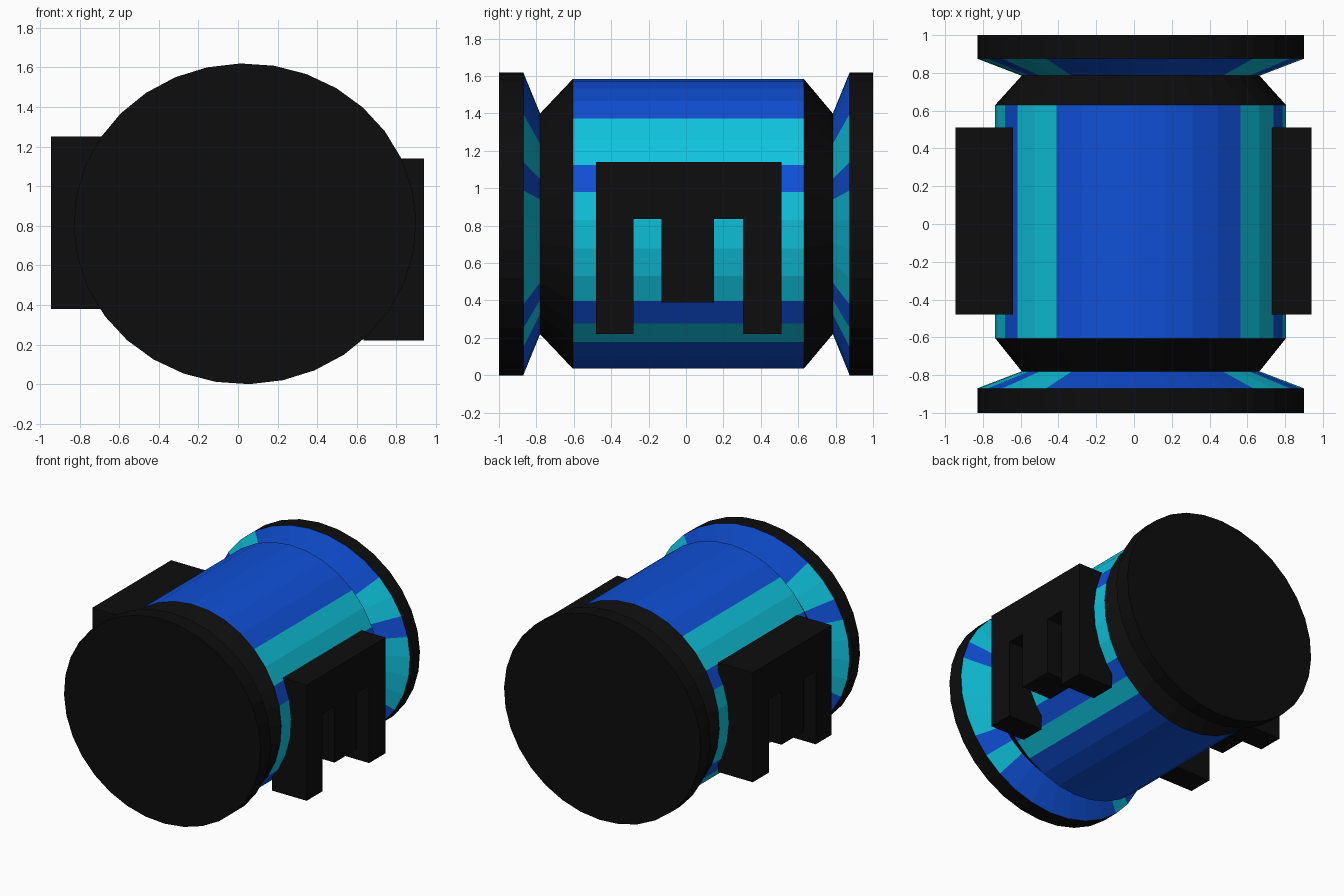
import bpy, bmesh, math

if "Cube" in bpy.data.objects:
    bpy.data.objects.remove(bpy.data.objects["Cube"])

def material(name, rgb):
    m = bpy.data.materials.new(name)
    m.diffuse_color = (*rgb, 1)
    m.use_nodes = True
    m.node_tree.nodes["Principled BSDF"].inputs["Base Color"].default_value = m.diffuse_color
    return m

BLACK = material("black", (0.004, 0.004, 0.004))
BLUE = material("blue", (0.005, 0.08, 0.68))
CYAN = material("cyan", (0.005, 0.55, 0.73))

def finish(name, bm, mats):
    bmesh.ops.recalc_face_normals(bm, faces=bm.faces)
    me = bpy.data.meshes.new(name)
    bm.to_mesh(me)
    bm.free()
    for m in mats:
        me.materials.append(m)
    ob = bpy.data.objects.new(name, me)
    bpy.context.collection.objects.link(ob)
    return ob

# Barrel: lathed around y; each ring is (y, x radius, z radius, striped band to next ring)
SIDES, TURN, CX, CZ = 32, math.radians(1.5), 0.035, 0.81
RINGS = [
    (-1.0, 0.865, 0.81, False),
    (-0.87, 0.865, 0.81, True),
    (-0.78, 0.63, 0.59, False),
    (-0.605, 0.77, 0.775, True),
    (0.63, 0.77, 0.775, False),
    (0.785, 0.63, 0.59, True),
    (0.875, 0.865, 0.81, False),
    (1.0, 0.865, 0.81, False),
]
right_stripes = {2, 3, 0, -1, -2, -3, -5}
stripes = {k % SIDES for k in right_stripes} | {14 - k for k in right_stripes}

bm = bmesh.new()
loops = []
for y, rx, rz, _ in RINGS:
    angles = [TURN + math.tau * k / SIDES for k in range(SIDES)]
    loops.append([bm.verts.new((CX + rx * math.cos(a), y, CZ + rz * math.sin(a))) for a in angles])
for ring, a, b in zip(RINGS, loops, loops[1:]):
    for k in range(SIDES):
        n = (k + 1) % SIDES
        f = bm.faces.new((a[k], a[n], b[n], b[k]))
        if ring[3]:
            f.material_index = 2 if k in stripes else 1
bm.faces.new(loops[0])
bm.faces.new(loops[-1])
finish("barrel", bm, [BLACK, BLUE, CYAN])

# Side brackets: three-legged plate with a shorter middle leg, extruded along x
def bracket(name, x0, x1, bottom, top):
    s = (top - bottom) / 0.92
    mid, notch = bottom + 0.17 * s, bottom + 0.615 * s
    outline = [(-0.48, top), (-0.48, bottom), (-0.28, bottom), (-0.28, notch),
               (-0.13, notch), (-0.13, mid), (0.15, mid), (0.15, notch),
               (0.305, notch), (0.305, bottom), (0.51, bottom), (0.51, top)]
    bm = bmesh.new()
    face = bm.faces.new([bm.verts.new((x0, y, z)) for y, z in outline])
    ext = bmesh.ops.extrude_face_region(bm, geom=[face])["geom"]
    bmesh.ops.translate(bm, vec=(x1 - x0, 0, 0),
                        verts=[v for v in ext if isinstance(v, bmesh.types.BMVert)])
    finish(name, bm, [BLACK])

bracket("right_bracket", 0.635, 0.94, 0.22, 1.14)
bracket("left_bracket", -0.945, -0.64, 0.38, 1.25)
